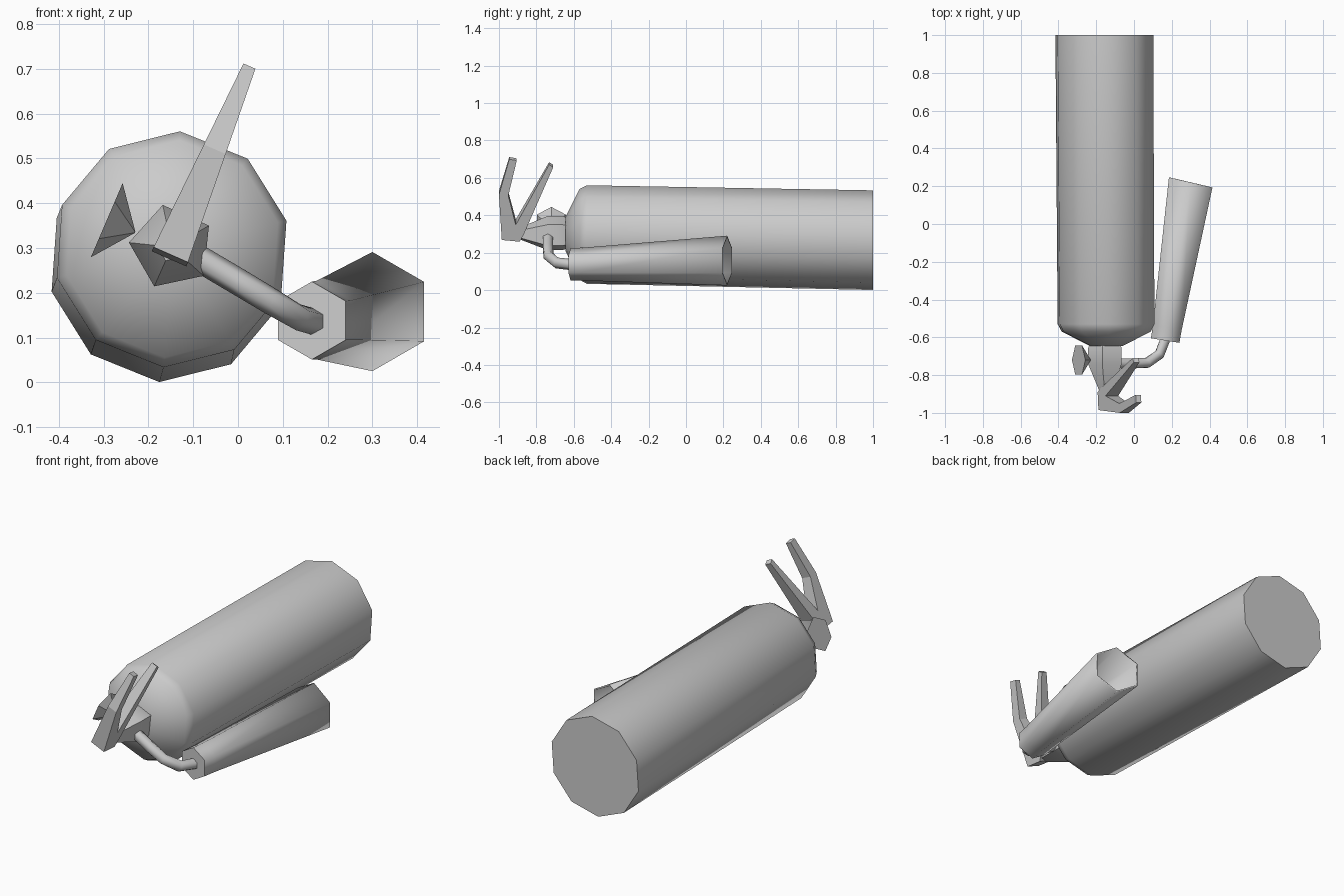
import bpy, bmesh, math
from mathutils import Vector

if "Cube" in bpy.data.objects:
    bpy.data.objects.remove(bpy.data.objects["Cube"])


def finish(name, bm, smooth=None):
    bmesh.ops.recalc_face_normals(bm, faces=bm.faces)
    mesh = bpy.data.meshes.new(name)
    bm.to_mesh(mesh)
    bm.free()
    obj = bpy.data.objects.new(name, mesh)
    bpy.context.collection.objects.link(obj)
    if smooth:
        bpy.ops.object.select_all(action='DESELECT')
        obj.select_set(True)
        bpy.context.view_layer.objects.active = obj
        bpy.ops.object.shade_smooth_by_angle(angle=math.radians(smooth))
    return obj


def loft(name, rings, caps=(True, True), smooth=62):
    """Join equal-sized rings of points with quads."""
    bm = bmesh.new()
    loops = [[bm.verts.new(p) for p in ring] for ring in rings]
    n = len(loops[0])
    for a, b in zip(loops, loops[1:]):
        for i in range(n):
            j = (i + 1) % n
            bm.faces.new((a[i], a[j], b[j], b[i]))
    for cap, loop in zip(caps, (loops[0], loops[-1])):
        if cap:
            bm.faces.new(loop)
    return finish(name, bm, smooth)


def ring(x, y, z, r, n, phase, shear=0.0):
    """Polygon facing along y, optionally slanted across x."""
    pts = []
    for i in range(n):
        a = math.radians(phase) + math.tau * i / n
        pts.append((x + r * math.cos(a), y + shear * r * math.cos(a), z + r * math.sin(a)))
    return pts


def ring_facing(center, normal, r, n, up=Vector((0, 0, 1))):
    """Polygon facing any direction."""
    normal = Vector(normal).normalized()
    side = normal.cross(up).normalized()
    top = side.cross(normal)
    return [Vector(center) + r * (math.sin(math.tau * i / n) * side + math.cos(math.tau * i / n) * top)
            for i in range(n)]


# Tank with rounded shoulder
loft("tank", [ring(-0.147, -0.645, 0.30, 0.09, 10, 86),
              ring(-0.147, -0.57, 0.298, 0.243, 10, 86),
              ring(-0.148, -0.53, 0.297, 0.264, 10, 86),
              ring(-0.157, 1.0, 0.267, 0.267, 10, 86)])

# Valve neck
loft("valve_neck", [ring(-0.148, y, 0.302, r, 5, 102)
                    for y, r in ((-0.63, 0.086), (-0.66, 0.096), (-0.74, 0.096), (-0.89, 0.033))])

# Lever and carrying handle: one V-shaped profile, narrowing towards the tips
profile = [(-0.985, 0.0), (-0.89, -0.01), (-0.87, 0.025), (-0.71, 0.41), (-0.732, 0.425),
           (-0.91, 0.085), (-0.95, 0.25), (-0.905, 0.448), (-0.945, 0.456), (-1.0, 0.255)]
along, across = Vector((0.385, 0, 0.923)), Vector((0.91, 0, -0.40))
sides = []
for s in (-1, 1):
    sides.append([Vector((-0.15, y, 0.285)) + along * l + across * s * (0.042 - 0.06 * l)
                  for y, l in profile])
loft("handles", sides, smooth=None)

# Pressure gauge: small cone pointing at the neck
axis = Vector((0.063, 0, -0.027))
base = Vector((-0.293, -0.72, 0.362))
loft("gauge", [ring_facing(base, axis, 0.09, 6), ring_facing(base + axis, axis, 0.002, 6)], smooth=None)

# Hose
path = [Vector(p) for p in ((-0.11, -0.738, 0.29), (0.0, -0.738, 0.225), (0.07, -0.735, 0.183),
                            (0.135, -0.69, 0.145), (0.17, -0.60, 0.135))]
rings = []
for i, p in enumerate(path):
    tangent = path[min(i + 1, len(path) - 1)] - path[max(i - 1, 0)]
    rings.append(ring_facing(p, tangent, 0.03, 6))
loft("hose", rings)

# Discharge horn, hollow at the wide end
horn = loft("horn", [ring(0.165, -0.617, 0.138, 0.087, 6, 30, -0.16),
                     ring(0.176, -0.55, 0.139, 0.088, 6, 30, -0.16),
                     ring(0.30, 0.22, 0.158, 0.133, 6, 30, -0.23)], caps=(True, False))
wall = horn.modifiers.new("wall", 'SOLIDIFY')
wall.thickness = 0.008
wall.offset = -1
